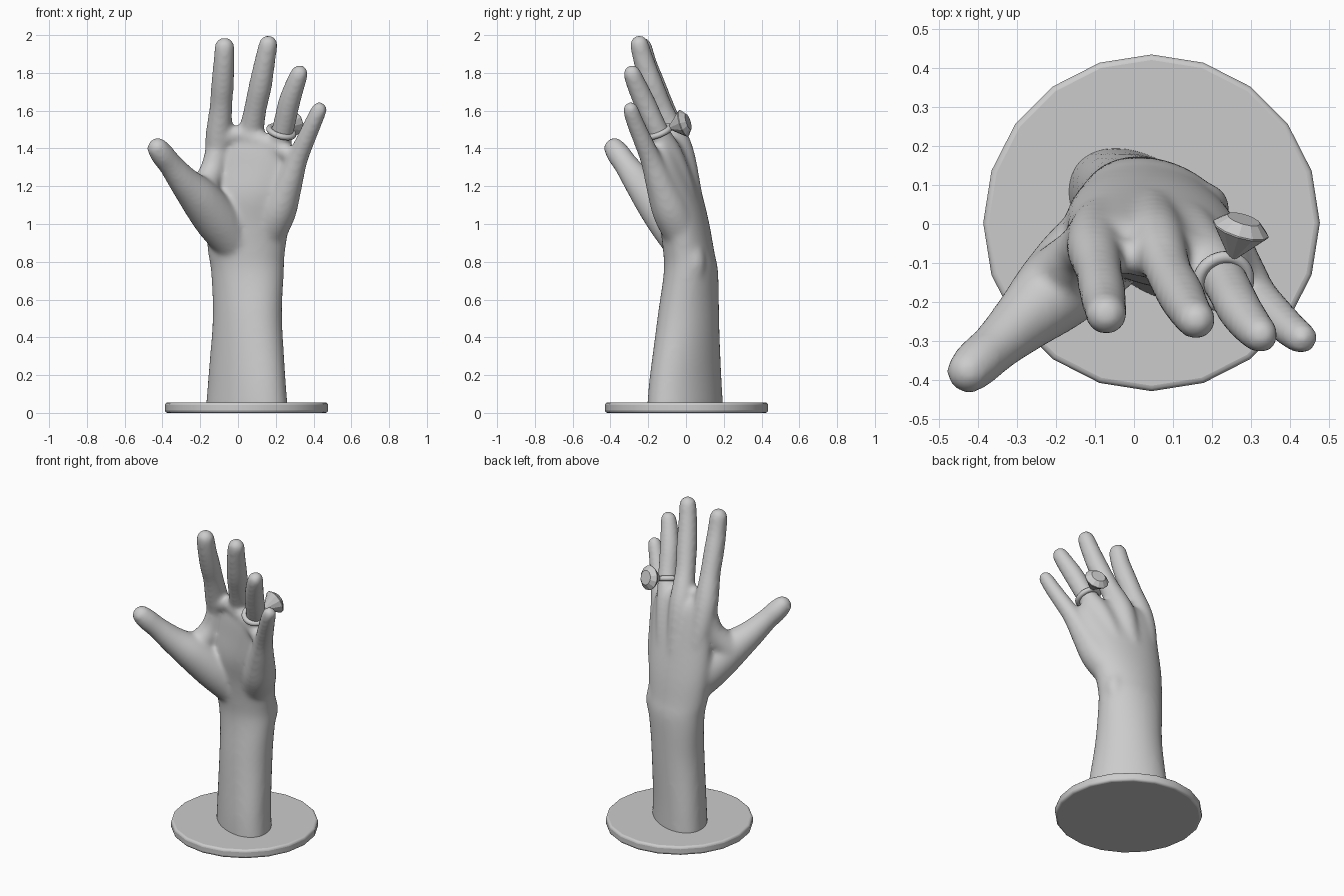
import bpy, bmesh, math
from mathutils import Vector, Matrix

if "Cube" in bpy.data.objects:
    bpy.data.objects.remove(bpy.data.objects["Cube"])


def finish(name, bm):
    bmesh.ops.recalc_face_normals(bm, faces=bm.faces)
    me = bpy.data.meshes.new(name)
    bm.to_mesh(me)
    bm.free()
    ob = bpy.data.objects.new(name, me)
    bpy.context.collection.objects.link(ob)
    return ob


def skin(bm, rings):
    """Bridge a list of point rings and cap both ends."""
    rows = [[bm.verts.new(p) for p in ring] for ring in rings]
    n = len(rows[0])
    for a, b in zip(rows, rows[1:]):
        for i in range(n):
            j = (i + 1) % n
            bm.faces.new((a[i], a[j], b[j], b[i]))
    bm.faces.new(rows[0][::-1])
    bm.faces.new(rows[-1])


def smooth_rows(rows, steps=5):
    """Catmull-Rom interpolation through rows of numbers."""
    out = []
    ext = [rows[0]] + rows + [rows[-1]]
    for k in range(len(rows) - 1):
        p0, p1, p2, p3 = ext[k:k + 4]
        for s in range(steps):
            t = s / steps
            out.append([0.5 * (2 * b + (c - a) * t + (2 * a - 5 * b + 4 * c - d) * t * t
                               + (3 * b - a - 3 * c + d) * t ** 3)
                        for a, b, c, d in zip(p0, p1, p2, p3)])
    return out + [list(rows[-1])]


def loft(bm, rows, n=40):
    """Upright loft, rows of cx, cy, z, rx, ry, twist in degrees."""
    rings = []
    for cx, cy, z, rx, ry, rot in smooth_rows(rows):
        m = Matrix.Rotation(math.radians(rot), 3, 'Z')
        rings.append([Vector((cx, cy, z)) + m @ Vector((rx * math.cos(a), ry * math.sin(a), 0))
                      for a in (2 * math.pi * i / n for i in range(n))])
    skin(bm, rings)


def digit(bm, rows, n=20):
    """Round-ended tapering tube, rows of x, y, z, radius."""
    rows = smooth_rows(rows)
    pts = [Vector(r[:3]) for r in rows]
    rad = [r[3] for r in rows]
    last = len(pts) - 1
    path = []
    for i, p in enumerate(pts):
        d = (pts[min(i + 1, last)] - pts[max(i - 1, 0)]).normalized()
        caps = [math.radians(a) for a in (20, 40, 60, 80)]
        if i == 0:
            path += [(p - d * rad[i] * math.sin(a), d, rad[i] * math.cos(a)) for a in caps[::-1]]
        path.append((p, d, rad[i]))
        if i == last:
            path += [(p + d * rad[i] * math.sin(a), d, rad[i] * math.cos(a)) for a in caps]
    rings = []
    for p, d, r in path:
        u = d.cross(Vector((0, 1, 0))).normalized()
        v = d.cross(u)
        rings.append([p + r * (math.cos(a) * u + math.sin(a) * v)
                      for a in (2 * math.pi * i / n for i in range(n))])
    skin(bm, rings)


# Hand: forearm (oval set diagonally at the base) and palm loft
bm = bmesh.new()
loft(bm, [
    (0.047, -0.005, 0.015, 0.254, 0.155, -40),
    (0.047, -0.002, 0.20, 0.234, 0.150, -40),
    (0.050, 0.012, 0.50, 0.197, 0.148, -33),
    (0.050, 0.026, 0.74, 0.196, 0.140, -15),
    (0.045, 0.015, 0.85, 0.206, 0.133, -10),
    (0.050, -0.008, 1.00, 0.225, 0.128, -10),
    (0.060, -0.040, 1.15, 0.238, 0.120, -13),
    (0.075, -0.062, 1.30, 0.242, 0.094, -16),
    (0.085, -0.078, 1.41, 0.215, 0.072, -17),
    (0.090, -0.088, 1.46, 0.170, 0.048, -17),
])
# Digits, each running back into the palm
digits = {
    "index": [(-0.03, 0.040, 0.95, 0.060), (-0.09, 0.00, 1.22, 0.066), (-0.103, -0.055, 1.43, 0.072),
              (-0.09, -0.122, 1.62, 0.061), (-0.082, -0.17, 1.74, 0.061), (-0.075, -0.21, 1.85, 0.057),
              (-0.071, -0.232, 1.936, 0.054)],
    "middle": [(0.04, 0.055, 0.95, 0.062), (0.05, 0.01, 1.22, 0.066), (0.06, -0.04, 1.41, 0.073),
               (0.088, -0.12, 1.59, 0.061), (0.118, -0.178, 1.73, 0.062), (0.142, -0.222, 1.86, 0.056),
               (0.160, -0.247, 1.950, 0.051)],
    "ring": [(0.10, 0.045, 0.95, 0.060), (0.15, -0.02, 1.20, 0.064), (0.19, -0.085, 1.37, 0.067),
             (0.235, -0.15, 1.49, 0.060), (0.270, -0.218, 1.64, 0.059), (0.305, -0.265, 1.745, 0.053),
             (0.325, -0.285, 1.796, 0.048)],
    "little": [(0.15, -0.015, 0.94, 0.098), (0.21, -0.080, 1.07, 0.100), (0.260, -0.132, 1.20, 0.080),
               (0.312, -0.185, 1.34, 0.058), (0.360, -0.232, 1.45, 0.051), (0.400, -0.27, 1.54, 0.047),
               (0.430, -0.293, 1.605, 0.043)],
    "thumb": [(-0.03, -0.02, 0.92, 0.115), (-0.115, -0.09, 1.03, 0.122), (-0.205, -0.175, 1.14, 0.108),
              (-0.285, -0.25, 1.225, 0.083), (-0.355, -0.315, 1.312, 0.066), (-0.402, -0.357, 1.370, 0.064),
              (-0.424, -0.378, 1.400, 0.058)],
}
for rows in digits.values():
    digit(bm, rows)
# Web between thumb and index, webs between the fingers, and the wrist bone
digit(bm, [(-0.20, -0.14, 1.16, 0.085), (-0.14, -0.075, 1.27, 0.068), (-0.11, -0.055, 1.38, 0.065)])
digit(bm, [(-0.09, -0.085, 1.45, 0.045), (0.00, -0.085, 1.475, 0.047), (0.09, -0.105, 1.45, 0.050),
           (0.19, -0.135, 1.41, 0.046), (0.315, -0.20, 1.345, 0.040)])
digit(bm, [(0.175, 0.045, 0.74, 0.058), (0.18, 0.04, 0.80, 0.066), (0.17, 0.03, 0.88, 0.060)])
hand = finish("hand", bm)
rm = hand.modifiers.new("merge", 'REMESH')
rm.mode = 'VOXEL'
rm.voxel_size = 0.012
rm.use_smooth_shade = True
sm = hand.modifiers.new("soften", 'SMOOTH')
sm.factor = 0.5
sm.iterations = 18

# Round twenty-sided stand with a rounded edge
bm = bmesh.new()
bmesh.ops.create_cone(bm, cap_ends=True, segments=20, radius1=0.432, radius2=0.432, depth=0.055,
                      matrix=Matrix.Translation((0.045, 0.003, 0.0275)) @ Matrix.Rotation(math.pi / 2, 4, 'Z'))
stand = finish("stand", bm)
bv = stand.modifiers.new("edge", 'BEVEL')
bv.width = 0.014
bv.segments = 3
bv.limit_method = 'ANGLE'
bpy.context.view_layer.objects.active = stand
stand.select_set(True)
bpy.ops.object.shade_smooth_by_angle(angle=math.radians(35))

# Ring band, square to the ring finger
finger_dir = Vector((0.25, -0.36, 0.9)).normalized()
gem_dir = Vector((0.27, 0.90, 0.29)).normalized()
centre = Vector((0.229, -0.147, 1.488))
bpy.ops.mesh.primitive_torus_add(major_segments=48, minor_segments=12, major_radius=0.066,
                                 minor_radius=0.016, location=centre,
                                 rotation=finger_dir.to_track_quat('Z', 'Y').to_euler())
band = bpy.context.object
band.name = "ring_band"
bpy.ops.object.shade_smooth()

# Cut gem: pointed underside, girdle and flat table
bm = bmesh.new()
N = 12
base = centre + Vector((0.005, 0, 0.002)) + gem_dir * 0.068
rot = gem_dir.to_track_quat('Z', 'Y').to_matrix()
skin(bm, [[base + rot @ Vector((r * math.cos(a), r * math.sin(a), h))
           for a in (2 * math.pi * i / N for i in range(N))]
          for r, h in ((0.012, 0.0), (0.074, 0.076), (0.074, 0.080), (0.044, 0.106))])
finish("ring_gem", bm)
